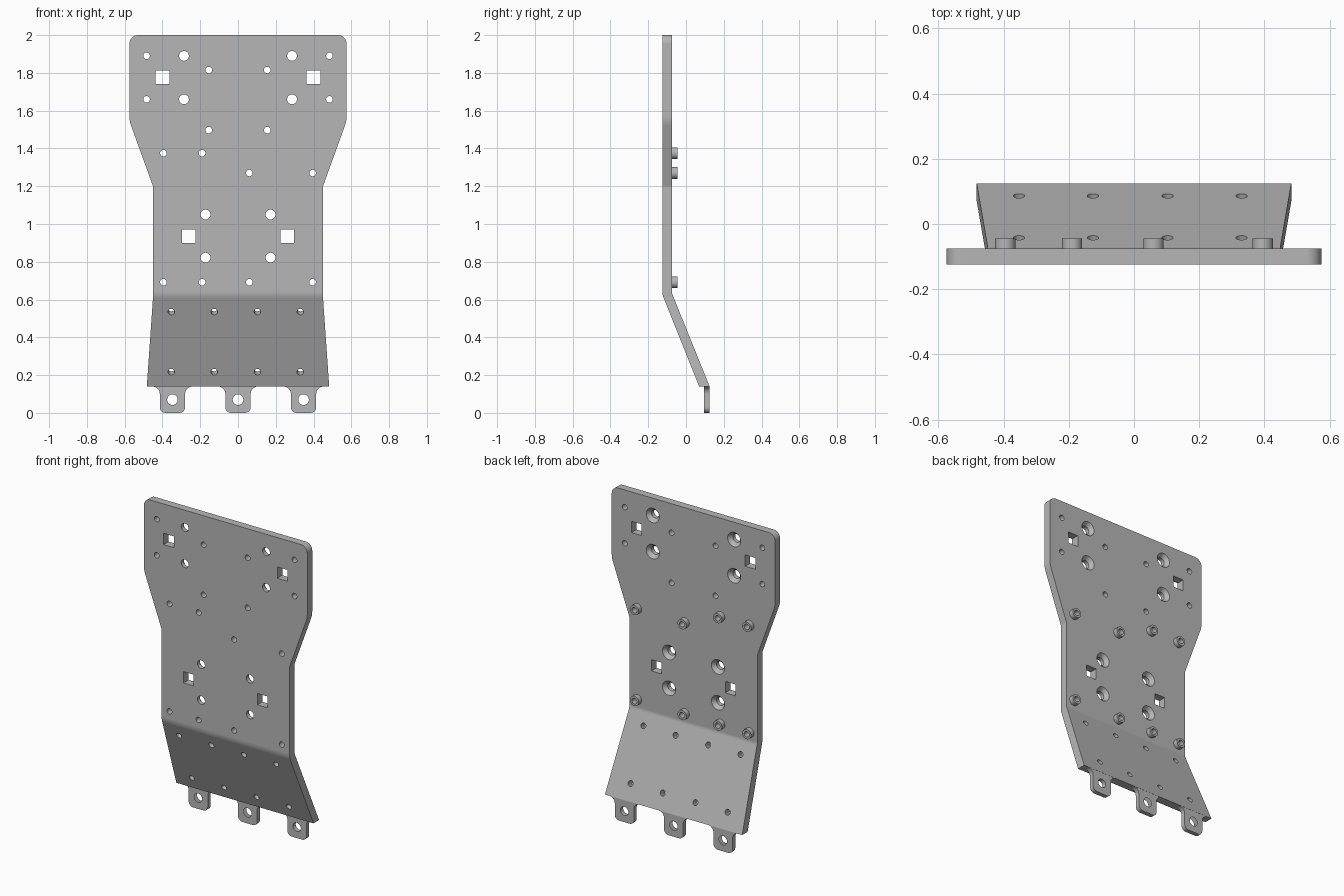
import bpy, bmesh, math
from mathutils import Vector

if "Cube" in bpy.data.objects:
    bpy.data.objects.remove(bpy.data.objects["Cube"], do_unlink=True)

steel = bpy.data.materials.new("plain grey")
steel.use_nodes = True
steel.diffuse_color = (0.47, 0.47, 0.47, 1)
steel.node_tree.nodes["Principled BSDF"].inputs["Base Color"].default_value = steel.diffuse_color

FRONT, BACK = -0.125, -0.075
Y, X = Vector((0, 1, 0)), Vector((1, 0, 0))


def rounded(points):
    """Outline from (a, b, radius) corners, each filleted by its radius."""
    out = []
    for i, (a, b, r) in enumerate(points):
        p = Vector((a, b))
        u = (Vector(points[i - 1][:2]) - p).normalized()
        v = (Vector(points[(i + 1) % len(points)][:2]) - p).normalized()
        if not r:
            out.append(p)
            continue
        half = u.angle(v) / 2
        centre = p + (u + v).normalized() * r / math.sin(half)
        d0 = p + u * r / math.tan(half) - centre
        d1 = p + v * r / math.tan(half) - centre
        turn = math.atan2(d0.x * d1.y - d0.y * d1.x, d0.dot(d1))
        for k in range(9):
            t = turn * k / 8
            c, s = math.cos(t), math.sin(t)
            out.append(centre + Vector((d0.x * c - d0.y * s, d0.x * s + d0.y * c)))
    return out


def prism(bm, outline, place, lo, hi):
    """Extrude a 2D outline; place(a, b, depth) gives the 3D point."""
    rings = [[bm.verts.new(place(p[0], p[1], d)) for p in outline] for d in (lo, hi)]
    n = len(outline)
    bm.faces.new(rings[0])
    bm.faces.new(rings[1][::-1])
    for i in range(n):
        j = (i + 1) % n
        bm.faces.new((rings[0][i], rings[0][j], rings[1][j], rings[1][i]))


def turned(bm, origin, axis, steps, sides=24):
    """Solid of revolution through (distance, radius) steps along an axis."""
    up = X.cross(axis)
    rings = []
    for d, r in steps:
        ring = []
        for k in range(sides):
            t = 2 * math.pi * (k + 0.5) / sides
            ring.append(bm.verts.new(origin + axis * d + (X * math.cos(t) + up * math.sin(t)) * r))
        rings.append(ring)
    bm.faces.new(rings[0])
    bm.faces.new(rings[-1][::-1])
    for a, b in zip(rings, rings[1:]):
        for i in range(sides):
            j = (i + 1) % sides
            bm.faces.new((a[i], a[j], b[j], b[i]))


def make(name, bm):
    bmesh.ops.recalc_face_normals(bm, faces=bm.faces)
    mesh = bpy.data.meshes.new(name)
    bm.to_mesh(mesh)
    bm.free()
    mesh.materials.append(steel)
    ob = bpy.data.objects.new(name, mesh)
    bpy.context.collection.objects.link(ob)
    return ob


def select(ob):
    bpy.ops.object.select_all(action='DESELECT')
    ob.select_set(True)
    bpy.context.view_layer.objects.active = ob


def boolean(ob, tool, operation):
    select(ob)
    mod = ob.modifiers.new("cut", 'BOOLEAN')
    mod.operation, mod.object, mod.solver = operation, tool, 'EXACT'
    bpy.ops.object.modifier_apply(modifier=mod.name)


def finish(ob):
    select(ob)
    bpy.ops.object.shade_smooth_by_angle(angle=math.radians(30))
    mod = ob.modifiers.new("even shading", 'WEIGHTED_NORMAL')
    mod.keep_sharp = True


def from_front(a, b, d):
    return (a, d, b)


def from_side(a, b, d):
    return (d, a, b)


# Plate: bent side profile trimmed by the front outline
bm = bmesh.new()
prism(bm, rounded([(FRONT, 2, 0), (BACK, 2, 0), (BACK, 0.635, 0.055),
                   (0.125, 0.14, 0), (0.07, 0.14, 0), (FRONT, 0.625, 0.105)]),
      from_side, -0.7, 0.7)
plate = make("bent_plate", bm)

half = [(0.483, 0.1385, 0), (0.45, 0.61, 0), (0.45, 1.2, 0.03), (0.575, 1.545, 0.15), (0.575, 2.0, 0.045)]
half[0] = (0.4835, 0.13, 0)
bm = bmesh.new()
prism(bm, rounded(half + [(-a, b, r) for a, b, r in reversed(half)]), from_front, -0.3, 0.3)
trim = make("trim", bm)
boolean(plate, trim, 'INTERSECT')
bpy.data.objects.remove(trim)

# Hole cutters
boss_spots = [(-0.395, 1.375), (-0.19, 1.375), (0.06, 1.27), (0.395, 1.27)]
boss_spots += [(x, 0.692) for x, z in boss_spots]
bm = bmesh.new()
small = [(s * x, z) for s in (-1, 1)
         for x, z in ((0.484, 1.89), (0.484, 1.66), (0.155, 1.815), (0.155, 1.497))]
for x, z in small + boss_spots:
    turned(bm, Vector((x, 0, z)), Y, [(-0.2, 0.0175), (0, 0.0175)])
for s in (-1, 1):
    for x, z in ((0.286, 1.89), (0.286, 1.66), (0.172, 1.05), (0.172, 0.822)):
        turned(bm, Vector((s * x, 0, z)), Y,
               [(-0.2, 0.026), (-0.099, 0.026), (BACK, 0.046), (0, 0.046)], 32)
    for x, z in ((0.4, 1.777), (0.26, 0.935)):
        turned(bm, Vector((s * x, 0, z)), Y, [(-0.2, 0.051), (0, 0.051)], 4)
slope = 0.195 / 0.485
tilt = Vector((0, 1, slope)).normalized()
for x in (-0.353, -0.126, 0.103, 0.33):
    for z in (0.217, 0.535):
        turned(bm, Vector((x, FRONT + (0.625 - z) * slope, z)), tilt, [(-0.05, 0.0175), (0.1, 0.0175)])
holes = make("holes", bm)
boolean(plate, holes, 'DIFFERENCE')
finish(plate)

# Standoff bosses on the back
bm = bmesh.new()
for x, z in boss_spots:
    turned(bm, Vector((x, 0, z)), Y, [(BACK, 0.031), (-0.045, 0.031)], 32)
bosses = make("standoff_bosses", bm)
boolean(bosses, holes, 'DIFFERENCE')
finish(bosses)
bpy.data.objects.remove(holes)

# Hanging tabs with flared roots and a round eye
for name, x in (("right", -0.347), ("middle", 0), ("left", 0.347)):
    side = [(0.067, 0, 0.03), (0.067, 0.14, 0.04), (0.11, 0.14, 0)]
    outline = rounded(side + [(-a, b, r) for a, b, r in reversed(side)])
    bm = bmesh.new()
    prism(bm, [(p.x + x, p.y) for p in outline], from_front, 0.096, 0.124)
    tab = make(name + "_tab", bm)
    bm = bmesh.new()
    turned(bm, Vector((x, 0, 0.07)), Y, [(0, 0.028), (0.2, 0.028)], 32)
    eye = make("eye", bm)
    boolean(tab, eye, 'DIFFERENCE')
    bpy.data.objects.remove(eye)
    finish(tab)
